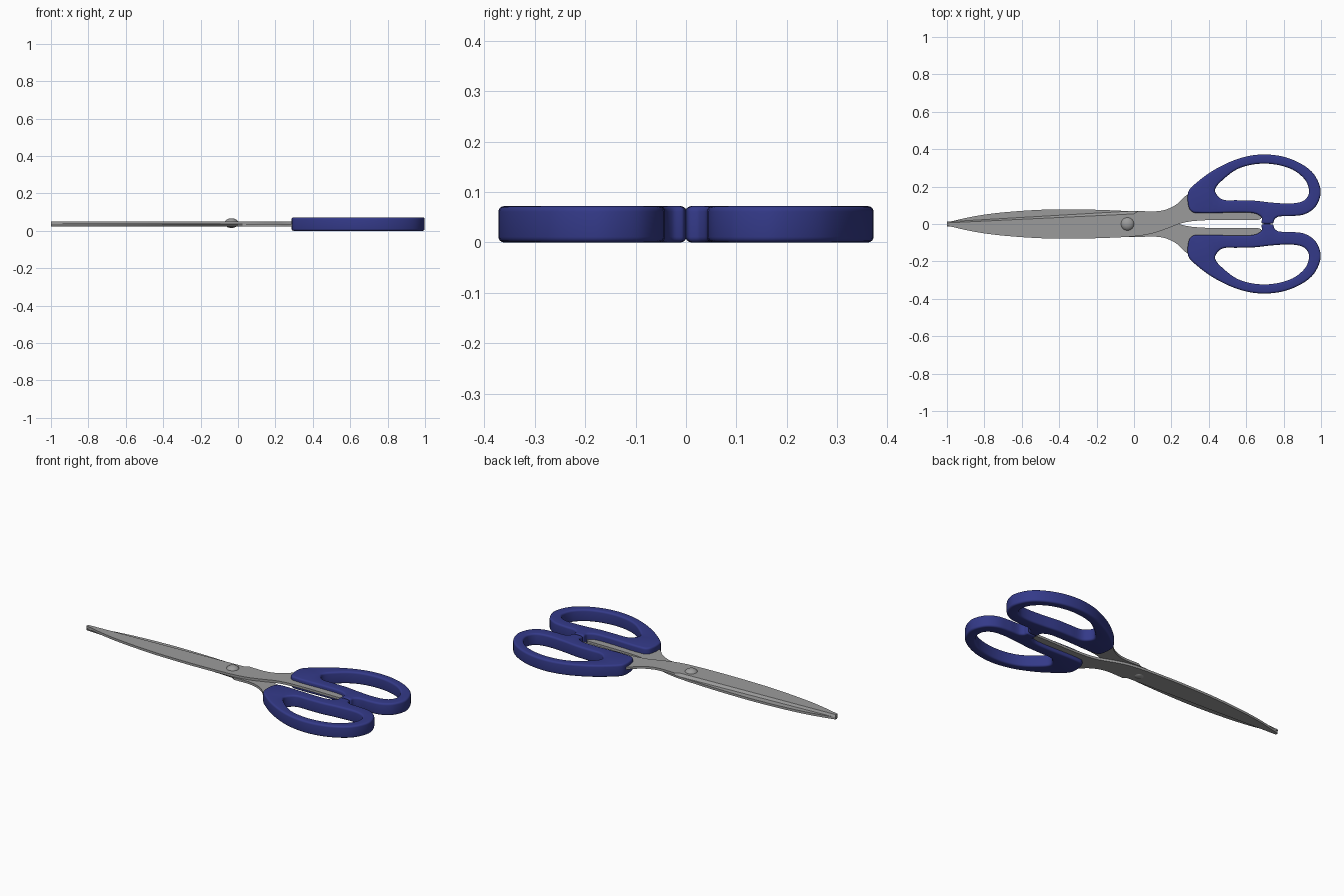
import bpy, bmesh, math
from mathutils import Vector, Matrix

if "Cube" in bpy.data.objects:
    bpy.data.objects.remove(bpy.data.objects["Cube"])

def material(name, rgb):
    m = bpy.data.materials.new(name)
    m.diffuse_color = (*rgb, 1)
    m.use_nodes = True
    m.node_tree.nodes["Principled BSDF"].inputs["Base Color"].default_value = m.diffuse_color
    return m

BLUE = material("navy plastic", (0.034, 0.042, 0.25))
STEEL = material("brushed steel", (0.33, 0.33, 0.33))
MID = 0.036  # mid height of the scissors
# half turn about the long axis: makes the second half from the first
FLIP = Matrix.Translation((0, 0, MID)) @ Matrix.Rotation(math.pi, 4, 'X') @ Matrix.Translation((0, 0, -MID))

def smooth_loop(pts, steps=6):
    """Closed smooth curve through points; a doubled point is a sharp corner."""
    P = [Vector(p) for p in pts]
    n, out = len(P), []
    for i in range(n):
        a, b, c, d = P[i - 1], P[i], P[(i + 1) % n], P[(i + 2) % n]
        L = (c - b).length
        if L < 1e-6:
            continue
        t0 = (c - a) / (L + (b - a).length) * L
        t1 = (d - b) / (L + (d - c).length) * L
        for k in range(steps):
            t = k / steps
            out.append(b * (2*t**3 - 3*t**2 + 1) + t0 * (t**3 - 2*t**2 + t)
                       + c * (3*t**2 - 2*t**3) + t1 * (t**3 - t**2))
    area = sum(out[i - 1].cross(out[i]) for i in range(len(out)))
    return out if area > 0 else out[::-1]

def inset(loop, d):
    """Move a counter-clockwise loop inward by d."""
    out = []
    for i, p in enumerate(loop):
        t = (loop[(i + 1) % len(loop)] - loop[i - 1]).normalized()
        out.append(p + Vector((-t.y, t.x)) * d)
    return out

def solid(loops, profile, tweak=None):
    """Stack rings (inset, z) for each loop; the first loop is outer, others are holes."""
    bm = bmesh.new()
    caps = [[], []]
    for li, loop in enumerate(loops):
        rings = []
        for d, z in profile:
            ring = inset(loop, d if li == 0 else -d)
            rings.append([bm.verts.new((p.x, p.y, z)) for p in ring])
        n = len(loop)
        for r0, r1 in zip(rings, rings[1:]):
            for i in range(n):
                j = (i + 1) % n
                bm.faces.new((r0[i], r0[j], r1[j], r1[i]))
        for cap, r in zip(caps, (rings[0], rings[-1])):
            cap += [bm.edges.get((r[i], r[(i + 1) % n])) for i in range(n)]
    for cap in caps:
        bmesh.ops.triangle_fill(bm, edges=cap, use_beauty=True)
    if tweak:
        tweak(bm)
    bmesh.ops.recalc_face_normals(bm, faces=bm.faces)
    return bm

def add(name, bm, mat, flip=False, angle=35):
    me = bpy.data.meshes.new(name)
    if flip:
        bmesh.ops.transform(bm, matrix=FLIP, verts=bm.verts)
    bm.to_mesh(me)
    bm.free()
    me.materials.append(mat)
    ob = bpy.data.objects.new(name, me)
    bpy.context.collection.objects.link(ob)
    bpy.ops.object.select_all(action='DESELECT')
    ob.select_set(True)
    bpy.context.view_layer.objects.active = ob
    bpy.ops.object.shade_smooth_by_angle(angle=math.radians(angle))

# handle outline with the small stop nub, and its finger hole
HANDLE = [(0.29, 0.17), (0.325, 0.213), (0.43, 0.29), (0.567, 0.352), (0.70, 0.372),
          (0.834, 0.349), (0.95, 0.28), (0.998, 0.18), (0.973, 0.096), (0.914, 0.053),
          (0.834, 0.042), (0.775, 0.040), (0.752, 0.026), (0.742, 0.004), (0.685, 0.004),
          (0.682, 0.035), (0.645, 0.057), (0.56, 0.062), (0.325, 0.060), (0.294, 0.085)]
HOLE = [(0.433, 0.18), (0.47, 0.232), (0.567, 0.30), (0.70, 0.323), (0.834, 0.297),
        (0.914, 0.237), (0.936, 0.17), (0.91, 0.126), (0.845, 0.110), (0.74, 0.114),
        (0.64, 0.125), (0.55, 0.127), (0.47, 0.132)]
# blade with tang: cutting edge, tang inside the handle, then the spine
BLADE = [(-1, 0.012), (-1, 0.012), (0, 0.070), (0, 0.070), (0.14, 0.07), (0.22, 0.10),
         (0.29, 0.16), (0.33, 0.16), (0.42, 0.10), (0.66, 0.075), (0.68, 0.06), (0.68, 0.03),
         (0.66, 0.022), (0.45, 0.022), (0.32, 0.016), (0.25, 0.003), (0.17, -0.027),
         (0.1, -0.05), (0, -0.066), (-0.2, -0.076), (-0.35, -0.078), (-0.5, -0.076),
         (-0.7, -0.062), (-0.85, -0.042), (-1, -0.009), (-1, -0.009)]

def grind(bm):
    # ground bevel along the cutting edge
    for v in bm.verts:
        if v.co.x < 0.01 and v.co.y > 0.008 and v.co.z > 0.045:
            v.co.y -= 0.006 + 0.010 * (v.co.x + 1)

B = 0.011  # handle edge rounding
ARC = [(B * (1 - math.cos(a)), B * math.sin(a)) for a in (0, math.pi/8, math.pi/4, 3*math.pi/8, math.pi/2)]
ROUNDED = [(d, B - h) for d, h in reversed(ARC)] + [(d, 2*MID - B + h) for d, h in ARC]

for side, flip in (("upper", False), ("lower", True)):
    add(side + "_handle", solid([smooth_loop(HANDLE), smooth_loop(HOLE)], ROUNDED), BLUE, flip, 50)
    add(side + "_blade", solid([smooth_loop(BLADE)], [(0, MID + 0.0002), (0, 0.050)], grind), STEEL, flip, 20)

# pivot rivet
bm = bmesh.new()
bmesh.ops.create_uvsphere(bm, u_segments=32, v_segments=16, radius=1,
                          matrix=Matrix.Translation((-0.035, 0, 0.041)) @ Matrix.Diagonal((0.037, 0.037, 0.026, 1)))
add("pivot_rivet", bm, STEEL)
